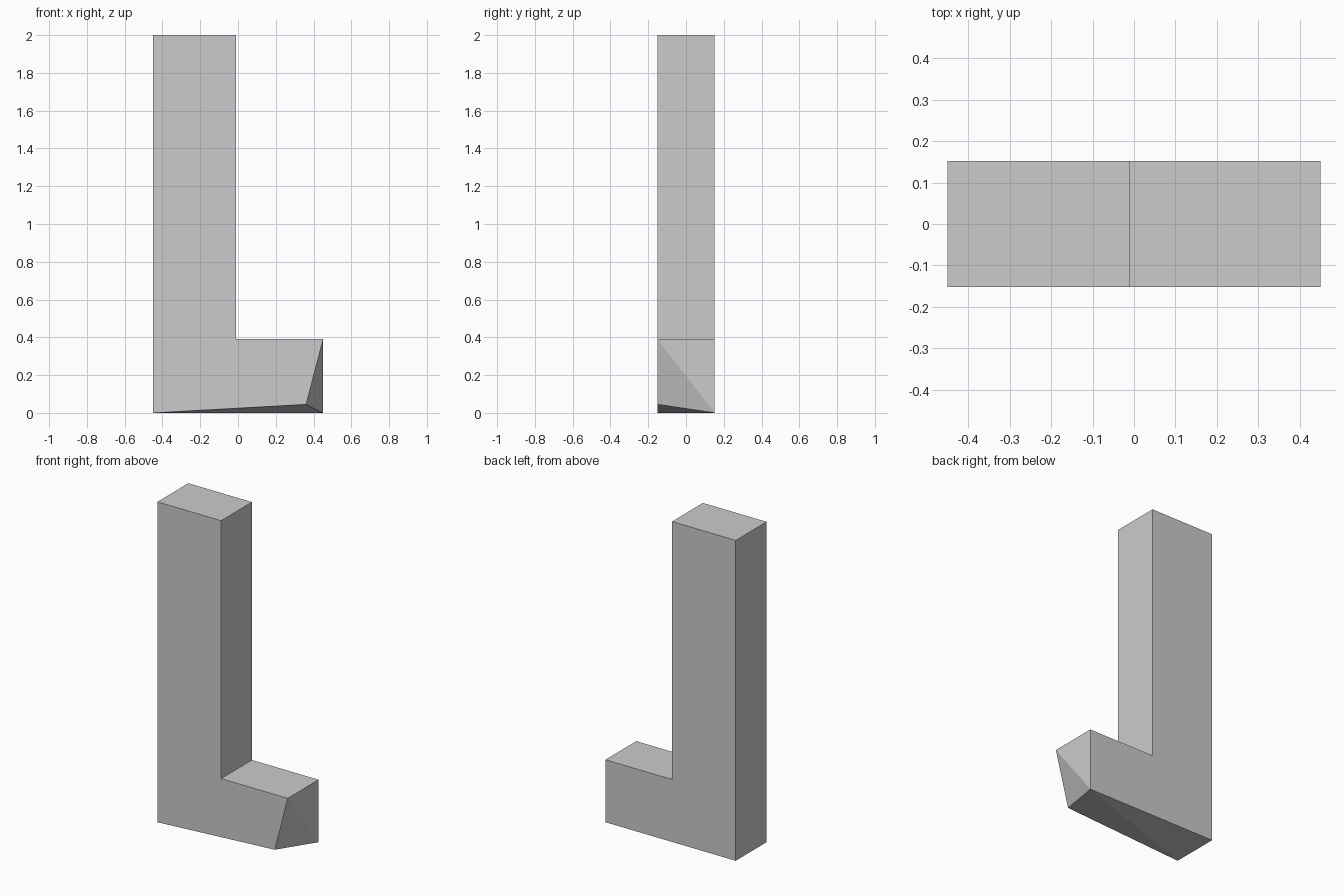
import bpy
import bmesh
from mathutils import Vector

cube = bpy.data.objects.get("Cube")
if cube:
    bpy.data.objects.remove(cube, do_unlink=True)

# Single plain grey
grey = bpy.data.materials.new("light_grey")
grey.use_nodes = True
colour = (0.6, 0.6, 0.6, 1)
grey.diffuse_color = colour
grey.node_tree.nodes["Principled BSDF"].inputs["Base Color"].default_value = colour

# L-shaped outline (x, z), from the lower left corner round
outline = [(-0.45, 0), (0.45, 0), (0.45, 0.39), (-0.01, 0.39), (-0.01, 2), (-0.45, 2)]
half_depth = 0.152

bm = bmesh.new()
front = [bm.verts.new((x, -half_depth, z)) for x, z in outline]
back = [bm.verts.new((x, half_depth, z)) for x, z in outline]

# Chipped lower front corner of the foot
front[1].co = Vector((0.36, -half_depth, 0.045))

# Front and back panels
bm.faces.new(front)
bm.faces.new(reversed(back))

# Side walls; those touching the chipped corner fold along a diagonal
count = len(outline)
for i in range(count):
    j = (i + 1) % count
    if i == 0:
        bm.faces.new((front[i], back[j], front[j]))
        bm.faces.new((front[i], back[i], back[j]))
    elif i == 1:
        bm.faces.new((front[i], back[i], front[j]))
        bm.faces.new((front[j], back[i], back[j]))
    else:
        bm.faces.new((front[i], back[i], back[j], front[j]))

bmesh.ops.recalc_face_normals(bm, faces=bm.faces)
mesh = bpy.data.meshes.new("l_shaped_post")
bm.to_mesh(mesh)
bm.free()
mesh.materials.append(grey)
post = bpy.data.objects.new("l_shaped_post", mesh)
bpy.context.collection.objects.link(post)
